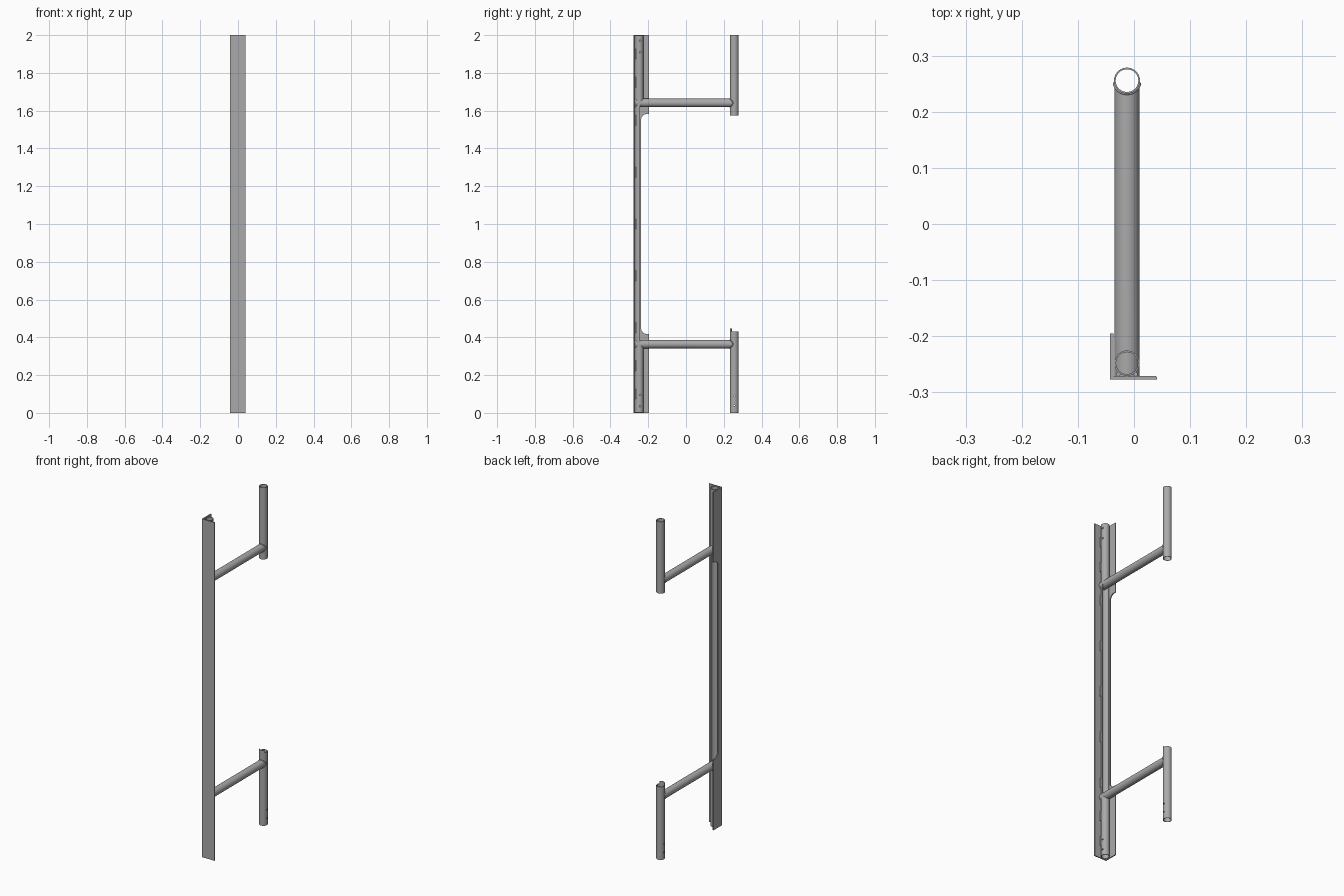
import bpy, bmesh
from math import sin, cos, pi, sqrt, asin, radians
from mathutils import Matrix

cube = bpy.data.objects.get("Cube")
if cube:
    bpy.data.objects.remove(cube, do_unlink=True)

steel = bpy.data.materials.new("grey_steel")
steel.use_nodes = True
GREY = (0.4, 0.4, 0.4, 1)
steel.diffuse_color = GREY
steel.node_tree.nodes["Principled BSDF"].inputs["Base Color"].default_value = GREY

TUBE_X, FRONT_Y, REAR_Y = -0.0125, -0.248, 0.2555
FRONT_R, REAR_R, WALL = 0.0225, 0.0232, 0.003
PLATE_BACK, ARM_ZS = -0.271, (0.364, 1.641)
parts = []


def finish(name, bm):
    bmesh.ops.recalc_face_normals(bm, faces=bm.faces)
    mesh = bpy.data.meshes.new(name)
    bm.to_mesh(mesh)
    bm.free()
    mesh.materials.append(steel)
    obj = bpy.data.objects.new(name, mesh)
    bpy.context.collection.objects.link(obj)
    parts.append(obj)
    return obj


def prism(name, profile, offset):
    """Extrude a closed 3D outline along an offset."""
    bm = bmesh.new()
    face = bm.faces.new([bm.verts.new(p) for p in profile])
    side = bmesh.ops.extrude_face_region(bm, geom=[face])["geom"]
    bmesh.ops.translate(bm, vec=offset, verts=[v for v in side if isinstance(v, bmesh.types.BMVert)])
    return finish(name, bm)


def tube(name, y, r, z0, z1, a0=0, a1=2 * pi):
    """Upright hollow tube, or a trough when the arc is partial."""
    bm = bmesh.new()
    full = a1 - a0 > 6.28
    n = 40 if full else 24
    rings = []
    for i in range(n if full else n + 1):
        a = a0 + (a1 - a0) * i / n
        rings.append([bm.verts.new((TUBE_X + q * cos(a), y + q * sin(a), z))
                      for q, z in ((r, z0), (r, z1), (r - WALL, z1), (r - WALL, z0))])
    for i in range(n):
        p, q = rings[i], rings[(i + 1) % len(rings)]
        for k in range(4):
            m = (k + 1) % 4
            bm.faces.new((p[k], p[m], q[m], q[k]))
    if not full:
        bm.faces.new(rings[0])
        bm.faces.new(rings[-1])
    return finish(name, bm)


def drill(obj, y, heights):
    """Small cross holes through a tube."""
    bm = bmesh.new()
    for z in heights:
        bmesh.ops.create_cone(bm, cap_ends=True, segments=12, radius1=0.004, radius2=0.004, depth=0.1,
                              matrix=Matrix.Translation((TUBE_X, y, z)) @ Matrix.Rotation(pi / 2, 4, 'Y'))
    cutter = finish("hole_cutter", bm)
    parts.remove(cutter)
    mod = obj.modifiers.new("holes", 'BOOLEAN')
    mod.operation, mod.solver, mod.object = 'DIFFERENCE', 'EXACT', cutter
    bpy.context.view_layer.objects.active = obj
    bpy.ops.object.modifier_apply(modifier=mod.name)
    bpy.data.objects.remove(cutter, do_unlink=True)


def saddle(angle, z, r):
    """Point where the arm meets the rear tube."""
    dx = r * cos(angle)
    y = REAR_Y - sqrt(max(REAR_R ** 2 - dx ** 2, 0))
    return (TUBE_X + dx, y, z + r * sin(angle))


# Angle bar: front plate and notched side flange with filleted ends
prism("front_plate", [(-0.0425, -0.277, 0), (0.041, -0.277, 0),
                      (0.041, -0.273, 0), (0.039, PLATE_BACK, 0),
                      (-0.0425, PLATE_BACK, 0)], (0, 0, 2))
NOTCH_Y, EDGE_Y, FILLET = -0.238, -0.195, 0.03
lower = [(EDGE_Y, 0), (EDGE_Y, 0.418)]
for i in range(9):
    a = pi / 2 * i / 8
    lower.append((NOTCH_Y + FILLET * (1 - sin(a)), 0.418 + FILLET * (1 - cos(a))))
upper = [(y, 2 - z) for y, z in reversed(lower)]
outline = [(PLATE_BACK, 0)] + lower + upper + [(PLATE_BACK, 2)]
prism("side_flange", [(-0.0425, y, z) for y, z in outline], (0.006, 0, 0))

# Front tube: full at both ends, open trough between the arms
drill(tube("front_tube_lower", FRONT_Y, FRONT_R, 0.002, ARM_ZS[0]), FRONT_Y + 0.005, (0.035, 0.095))
drill(tube("front_tube_upper", FRONT_Y, FRONT_R, ARM_ZS[1], 1.998), FRONT_Y + 0.005, (1.91, 1.97))
lip = asin(0.005 / FRONT_R)
tube("front_trough", FRONT_Y, FRONT_R, *ARM_ZS, -pi - lip, lip)

# Rear tubes and the locating tongue
drill(tube("rear_tube_lower", REAR_Y, REAR_R, 0, 0.432), REAR_Y, (0.04, 0.09))
tube("rear_tube_upper", REAR_Y, REAR_R, 1.575, 2)
tube("rear_tongue", REAR_Y, REAR_R, 0.42, 0.446, -0.78 * pi, -0.22 * pi)

# Arms, each coped to the rear tube with a weld bead round the joint
for label, z in zip(("lower", "upper"), ARM_ZS):
    bm = bmesh.new()
    rows = []
    for i in range(40):
        a = 2 * pi * i / 40
        end = saddle(a, z, FRONT_R)
        rows.append((bm.verts.new((end[0], PLATE_BACK, end[2])), bm.verts.new(end)))
    for p, q in zip(rows, rows[1:] + rows[:1]):
        bm.faces.new((p[0], p[1], q[1], q[0]))
    bm.faces.new([p[0] for p in rows])
    finish("arm_" + label, bm)

    curve = bpy.data.curves.new("arm_weld_" + label, 'CURVE')
    curve.dimensions = '3D'
    curve.bevel_depth, curve.bevel_resolution = 0.0028, 1
    line = curve.splines.new('POLY')
    line.points.add(39)
    for i, pt in enumerate(line.points):
        pt.co = (*saddle(2 * pi * i / 40, z, FRONT_R), 1)
    line.use_cyclic_u = True
    curve.materials.append(steel)
    bpy.context.collection.objects.link(bpy.data.objects.new(curve.name, curve))

# Stitch welds between front tube and plate
bm = bmesh.new()
for z in (0.1, 0.25, 0.45, 0.725, 1, 1.275, 1.55, 1.75, 1.9):
    for side in (-1, 1):
        bmesh.ops.create_cone(bm, cap_ends=True, segments=8, radius1=0.004, radius2=0.004, depth=0.055,
                              matrix=Matrix.Translation((TUBE_X + side * 0.0155, -0.2675, z)))
finish("stitch_welds", bm)

# Smooth round parts, keep edges crisp
bpy.ops.object.select_all(action='DESELECT')
for obj in parts:
    obj.select_set(True)
bpy.context.view_layer.objects.active = parts[0]
bpy.ops.object.shade_smooth_by_angle(angle=radians(35))
